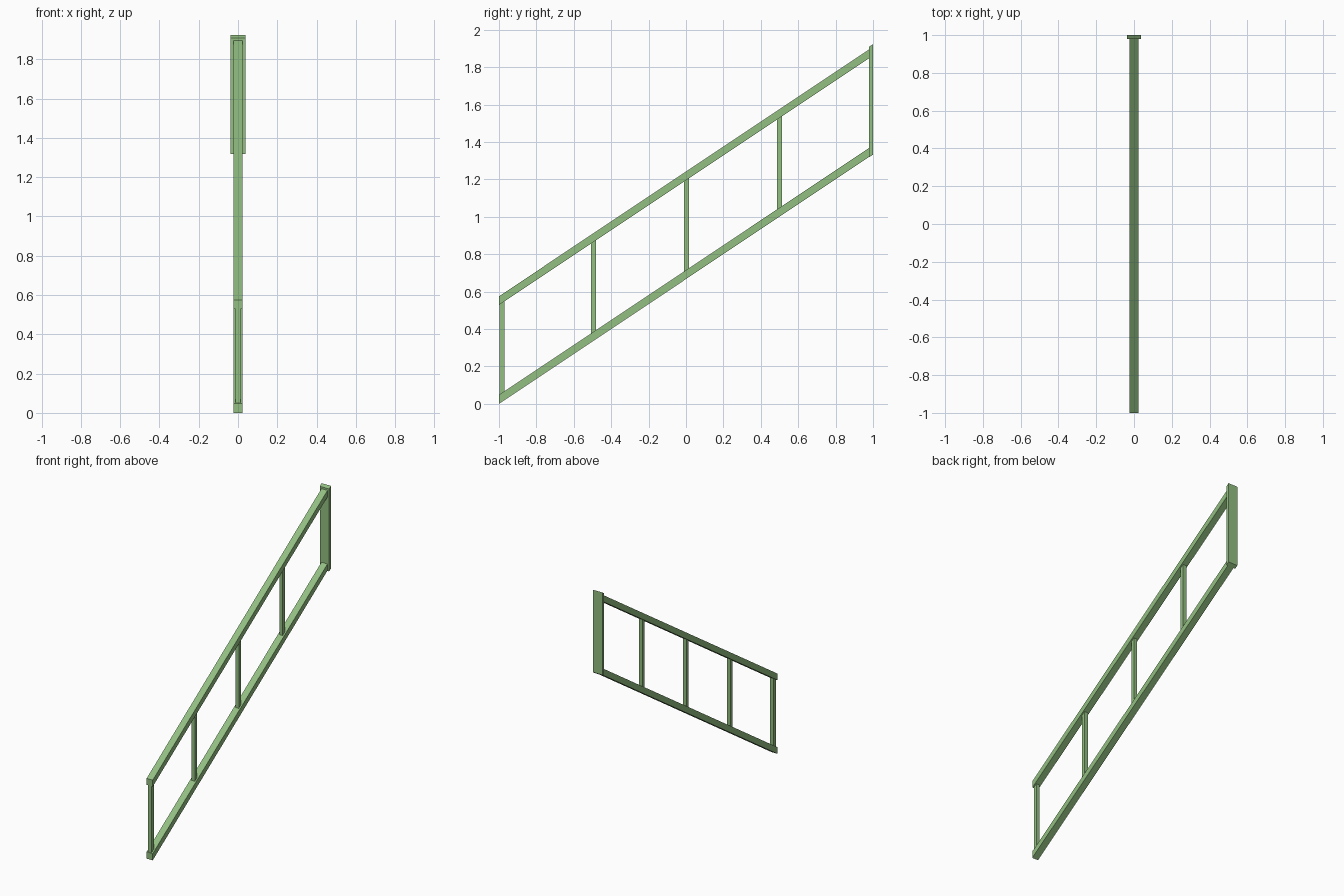
import bpy, bmesh

if "Cube" in bpy.data.objects:
    bpy.data.objects.remove(bpy.data.objects["Cube"])

SLOPE = 0.667          # rise of the stair per unit of run
green = bpy.data.materials.new("green_paint")
green.diffuse_color = (0.29, 0.52, 0.22, 1)
green.use_nodes = True
green.node_tree.nodes["Principled BSDF"].inputs["Base Color"].default_value = green.diffuse_color


def sheared_bar(name, half_x, y0, y1, bottom, top):
    """Bar with upright ends whose top and bottom follow the stair slope.
    bottom / top are heights measured at y = -1."""
    bm = bmesh.new()
    bmesh.ops.create_cube(bm, size=1)
    for v in bm.verts:
        y = y1 if v.co.y > 0 else y0
        z = (top if v.co.z > 0 else bottom) + SLOPE * (y + 1)
        v.co = (half_x if v.co.x > 0 else -half_x, y, z)
    mesh = bpy.data.meshes.new(name)
    bm.to_mesh(mesh)
    bm.free()
    mesh.materials.append(green)
    obj = bpy.data.objects.new(name, mesh)
    bpy.context.collection.objects.link(obj)
    return obj


# sloping rails
sheared_bar("bottom_rail", 0.024, -1, 0.98, 0.0, 0.048)
sheared_bar("top_rail", 0.024, -1, 0.98, 0.528, 0.575)

# upright balusters, ends seated on the rail faces
for i, y in enumerate((-0.984, -0.4955, 0.0025, 0.5)):
    sheared_bar(f"baluster_{i + 1}", 0.0135, y - 0.013, y + 0.013, 0.047, 0.529)

# wide end plate at the upper end
sheared_bar("end_plate", 0.037, 0.979, 1.0, -0.002, 0.589)

# rest the lowest point on the ground
low = min(v.co.z for o in bpy.data.objects for v in o.data.vertices)
for o in bpy.data.objects:
    o.location.z = -low
